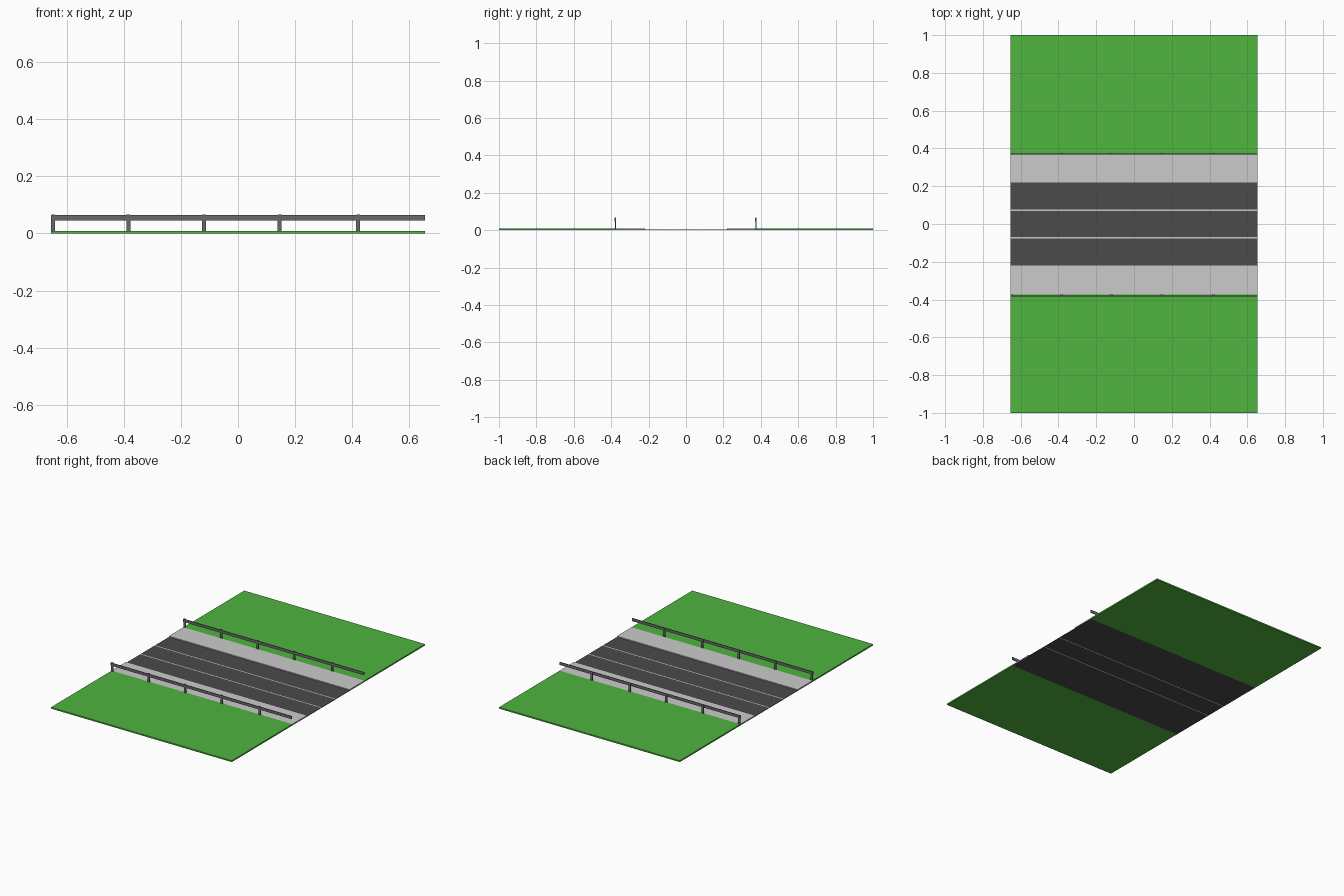
import bpy
import bmesh
from mathutils import Matrix, Vector

if "Cube" in bpy.data.objects:
    bpy.data.objects.remove(bpy.data.objects["Cube"])

HALF = 0.655          # half length of the road section
ROAD_Z = 0.003        # road surface height
BANK_Z = 0.009        # pavement and grass height


def material(name, colour):
    mat = bpy.data.materials.new(name)
    mat.diffuse_color = (*colour, 1)
    mat.use_nodes = True
    mat.node_tree.nodes["Principled BSDF"].inputs["Base Color"].default_value = mat.diffuse_color
    return mat


grass = material("grass_green", (0.08, 0.46, 0.05))
asphalt = material("asphalt_dark", (0.07, 0.07, 0.07))
steel = material("steel_grey", (0.14, 0.14, 0.14))


def finish(bm, name, mat):
    mesh = bpy.data.meshes.new(name)
    bmesh.ops.recalc_face_normals(bm, faces=bm.faces)
    bm.to_mesh(mesh)
    bm.free()
    obj = bpy.data.objects.new(name, mesh)
    bpy.context.collection.objects.link(obj)
    if mat:
        mesh.materials.append(mat)
    return obj


def box(name, x, y, z, mat=None):
    """Box from (min, max) pairs on each axis."""
    lo, hi = Vector((x[0], y[0], z[0])), Vector((x[1], y[1], z[1]))
    bm = bmesh.new()
    bmesh.ops.create_cube(bm, size=1, matrix=Matrix.Translation((lo + hi) / 2)
                          @ Matrix.Diagonal((*(hi - lo), 1)))
    return finish(bm, name, mat)


def post(name, x, y):
    """Thin post with a chamfered top, extruded along y."""
    w, d, top = 0.007, 0.005, 0.067
    profile = [(-w, 0), (w, 0), (w, top - 0.003), (w - 0.003, top),
               (-w + 0.003, top), (-w, top - 0.003)]
    bm = bmesh.new()
    face = bm.faces.new([bm.verts.new((x + px, y, pz)) for px, pz in profile])
    ext = bmesh.ops.extrude_face_region(bm, geom=[face])
    verts = [v for v in ext["geom"] if isinstance(v, bmesh.types.BMVert)]
    bmesh.ops.translate(bm, verts=verts, vec=(0, d, 0))
    return finish(bm, name, steel)


def strip(name, y0, y1, z0, z1, mat=None):
    return box(name, (-HALF, HALF), (y0, y1), (z0, z1), mat)


# Middle lane
strip("middle_lane", -0.070, 0.070, 0, ROAD_Z, asphalt)

# Parts repeated on both sides of the road
for side, s in (("front", -1), ("back", 1)):
    def side_strip(name, a, b, z0, z1, mat=None):
        y0, y1 = sorted((s * a, s * b))
        strip(f"{side}_{name}", y0, y1, z0, z1, mat)

    side_strip("lane_line", 0.070, 0.077, 0, ROAD_Z)
    side_strip("outer_lane", 0.077, 0.372, 0, ROAD_Z, asphalt)
    side_strip("pavement", 0.22, 0.372, ROAD_Z, BANK_Z)
    side_strip("grass", 0.372, 1.0, 0, BANK_Z, grass)

# Guard rails: both have the rail on the -y side of the posts
for side, y in (("front", -0.379), ("back", 0.372)):
    for i, x in enumerate((-0.648, -0.384, -0.119, 0.146, 0.421)):
        post(f"{side}_rail_post_{i + 1}", x, y)
    strip(f"{side}_guard_rail", y - 0.004, y, 0.046, 0.065, steel)
